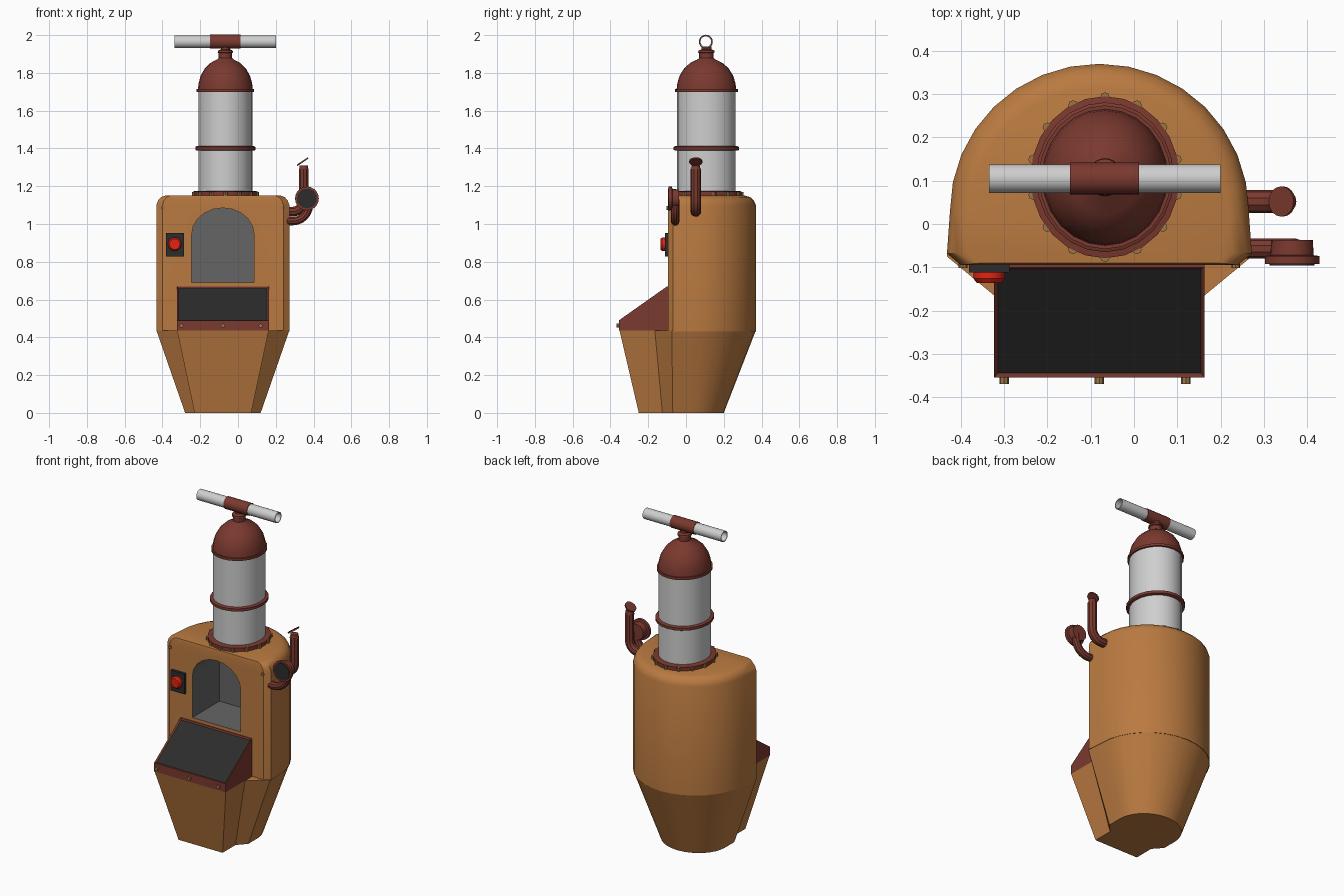
import bpy, bmesh
from math import sin, cos, pi, radians
from mathutils import Vector, Matrix

cube = bpy.data.objects.get("Cube")
if cube:
    bpy.data.objects.remove(cube, do_unlink=True)


def material(name, rgb):
    m = bpy.data.materials.new(name)
    m.use_nodes = True
    m.diffuse_color = (*rgb, 1)
    m.node_tree.nodes["Principled BSDF"].inputs["Base Color"].default_value = (*rgb, 1)
    return m


ORANGE = material("orange_paint", (0.49, 0.195, 0.052))
MAROON = material("maroon_metal", (0.195, 0.041, 0.028))
GLASS = material("pale_grey", (0.62, 0.62, 0.62))
GREY = material("recess_grey", (0.13, 0.13, 0.13))
DARK = material("dark_panel", (0.025, 0.025, 0.025))
RED = material("red_button", (0.75, 0.018, 0.006))
GOLD = material("brass_bolt", (0.32, 0.18, 0.06))


def finish(name, bm, *mats):
    bmesh.ops.recalc_face_normals(bm, faces=bm.faces)
    me = bpy.data.meshes.new(name)
    bm.to_mesh(me)
    bm.free()
    ob = bpy.data.objects.new(name, me)
    bpy.context.collection.objects.link(ob)
    for m in mats:
        me.materials.append(m)
    smooth(me)
    return ob


def smooth(me):
    me.shade_smooth()
    me.set_sharp_from_angle(angle=radians(35))


def loft(name, rings, mat, closed=False, matrix=Matrix()):
    """Skin equal-length rings; cap the ends, or join last to first."""
    bm = bmesh.new()
    rows = [[bm.verts.new(matrix @ Vector(p)) for p in ring] for ring in rings]
    pairs = list(zip(rows, rows[1:])) + ([(rows[-1], rows[0])] if closed else [])
    n = len(rows[0])
    for a, b in pairs:
        for i in range(n):
            j = (i + 1) % n
            bm.faces.new((a[i], a[j], b[j], b[i]))
    if not closed:
        bm.faces.new(rows[0])
        bm.faces.new(rows[-1])
    return finish(name, bm, mat)


def lathe(name, profile, loc, mat, axis="Z", seg=16, sx=1.0, closed=False, tilt=0):
    turn = {"Z": Matrix(), "X": Matrix.Rotation(pi / 2, 4, "Y"),
            "Y": Matrix.Rotation(pi / 2, 4, "X")}[axis]
    mw = Matrix.Translation(loc) @ Matrix.Rotation(tilt, 4, "Y") @ turn
    rings = [[(sx * r * cos(2 * pi * i / seg), r * sin(2 * pi * i / seg), z)
              for i in range(seg)] for r, z in profile]
    return loft(name, rings, mat, closed, mw)


def disc(name, loc, r, depth, mat, axis="Y", seg=16, **kw):
    return lathe(name, [(r, -depth / 2), (r, depth / 2)], loc, mat, axis, seg, **kw)


def pipe(name, points, r):
    cu = bpy.data.curves.new(name, "CURVE")
    cu.dimensions = "3D"
    cu.bevel_depth, cu.bevel_resolution = r, 3
    cu.use_fill_caps = True
    sp = cu.splines.new("POLY")
    sp.points.add(len(points) - 1)
    for p, co in zip(sp.points, points):
        p.co = (*co, 1)
    tmp = bpy.data.objects.new(name, cu)
    bpy.context.collection.objects.link(tmp)
    bpy.context.view_layer.update()
    me = bpy.data.meshes.new_from_object(tmp.evaluated_get(bpy.context.evaluated_depsgraph_get()))
    bpy.data.objects.remove(tmp, do_unlink=True)
    ob = bpy.data.objects.new(name, me)
    bpy.context.collection.objects.link(ob)
    me.materials.clear()
    me.materials.append(MAROON)
    smooth(me)


# Body sections: flat front corners mirrored about CX, rounded back
CX = -0.08


def outline(z, front, cy, rx, ry, k=1.0):
    arc = [(rx * cos(pi * i / 16), cy + ry * sin(pi * i / 16)) for i in range(17)]
    pts = front + arc + [(-x, y) for x, y in reversed(front)]
    return [(CX + k * x, -0.06 + k * (y + 0.06), z) for x, y in pts]


upper_front = [(0.32, -0.095), (0.352, -0.068)]
levels = [(0.43, 1), (1.1, 1), (1.125, 0.975), (1.142, 0.93), (1.15, 0.87)]
body = loft("upper_body",
            [outline(z, upper_front, 0.03, 0.345, 0.34, k) for z, k in levels], ORANGE)
loft("lower_body",
     [outline(0, [(0.15, -0.25), (0.15, -0.125), (0.2, -0.07)], 0.02, 0.2, 0.18),
      outline(0.437, [(0.243, -0.352), (0.243, -0.165), (0.352, -0.075)], 0.03, 0.345, 0.34)],
     ORANGE)

# Arched recess cut into the front
arch = [(CX - 0.165, 0.69), (CX + 0.165, 0.69)]
arch += [(CX + 0.165 * cos(pi * i / 10), 0.945 + 0.14 * sin(pi * i / 10)) for i in range(11)]
cutter = loft("recess_cutter", [[(x, y, z) for x, z in arch] for y in (-0.2, 0.17)], GREY)
cutter.hide_render = True
mod = body.modifiers.new("recess", "BOOLEAN")
mod.operation, mod.solver, mod.object = "DIFFERENCE", "EXACT", cutter
bpy.context.view_layer.update()
cut = bpy.data.meshes.new_from_object(body.evaluated_get(bpy.context.evaluated_depsgraph_get()))
body.modifiers.clear()
body.data = cut
bpy.data.objects.remove(cutter, do_unlink=True)
cut.materials.clear()
cut.materials.append(ORANGE)
cut.materials.append(GREY)
for f in cut.polygons:
    c = f.center
    inside = abs(c.x - CX) < 0.17 and -0.09 < c.y < 0.18 and 0.68 < c.z < 1.09
    f.material_index = 1 if inside else 0
smooth(cut)

# Sloped control tray with a framed dark panel
bm = bmesh.new()
side = [(-0.355, 0.437), (-0.355, 0.49), (-0.1, 0.67), (-0.09, 0.67), (-0.09, 0.437)]
ends = [[bm.verts.new((CX + s * 0.243, y, z)) for y, z in side] for s in (-1, 1)]
for e in ends:
    bm.faces.new(e)
for i in range(5):
    j = (i + 1) % 5
    bm.faces.new((ends[0][i], ends[0][j], ends[1][j], ends[1][i]))
bmesh.ops.recalc_face_normals(bm, faces=bm.faces)
bm.normal_update()
slope = [f for f in bm.faces if f.normal.y < -0.3 and f.normal.z > 0.3]
bmesh.ops.inset_region(bm, faces=slope, thickness=0.012, depth=-0.006)
for f in slope:
    f.material_index = 1
finish("control_tray", bm, MAROON, DARK)

# Brass bolts on the tray and the body front
for x in (-0.3, CX, 0.12):
    disc("tray_bolt", (x, -0.36, 0.462), 0.011, 0.018, GOLD, seg=8)
for x in (-0.395, 0.235):
    disc("body_bolt", (x, -0.096, 1.085), 0.01, 0.012, GOLD, seg=8)

# Push button on a square plate
loft("button_plate", [[(x, y, z) for x, z in ((-0.381, 0.828), (-0.287, 0.828),
     (-0.287, 0.953), (-0.381, 0.953))] for y in (-0.112, -0.09)], DARK)
lathe("push_button", [(0.036, 0), (0.036, 0.016), (0.028, 0.026)],
      (-0.335, -0.11, 0.893), RED, "Y")

# Tower: flange, tank, bands and dome
TX, TY, SX = -0.067, 0.108, 0.92


def tower(name, profile, mat, seg=24):
    lathe(name, profile, (TX, TY, 0), mat, seg=seg, sx=SX)


tower("tank", [(0.155, 1.14), (0.155, 1.71)], GLASS)
tower("base_flange", [(0.187, 1.145), (0.187, 1.172), (0.165, 1.176)], MAROON)
tower("middle_band", [(0.165, 1.388), (0.173, 1.392), (0.173, 1.408), (0.165, 1.412)], MAROON)
tower("top_band", [(0.166, 1.7), (0.166, 1.715)], MAROON)
dome = [(0.158, 1.71), (0.154, 1.745), (0.142, 1.785), (0.117, 1.825), (0.085, 1.853),
        (0.046, 1.872), (0.038, 1.88), (0.038, 1.905), (0.044, 1.908), (0.042, 1.918),
        (0.026, 1.925), (0.026, 1.94)]
tower("dome", dome, MAROON)
for i in range(14):
    a = 2 * pi * (i + 0.5) / 14
    bolt = (TX + SX * 0.185 * cos(a), TY + 0.185 * sin(a), 1.16)
    disc("flange_bolt", bolt, 0.011, 0.02, GOLD, "Z", 8)


# Hollow crossbar with its sleeve
def tube(name, x0, x1, r, mat):
    wall = [(r, x0), (r, x1), (r - 0.005, x1), (r - 0.005, x0)]
    lathe(name, wall, (0, 0.105, 1.965), mat, "X", 20, closed=True)


tube("crossbar", -0.335, 0.2, 0.033, GLASS)
tube("crossbar_sleeve", -0.148, 0.012, 0.037, MAROON)


# Side pipes bending upwards out of the body
def elbow(y, z, bend_x, r, top):
    pts = [(0.2, y, z)]
    for i in range(7):
        a = pi / 2 * i / 6
        pts.append((bend_x - r + r * sin(a), y, z + r - r * cos(a)))
    return pts + [(bend_x, y, top)]


pipe("exhaust_pipe", elbow(0.052, 1.065, 0.348, 0.06, 1.29), 0.027)
lathe("exhaust_mouth", [(0.027, 0), (0.022, 0.015), (0.022, 0.025)], (0.348, 0.052, 1.285), MAROON)
disc("exhaust_lid", (0.342, 0.052, 1.33), 0.035, 0.008, MAROON, "Z", tilt=-0.6)

pipe("horn_pipe", elbow(-0.057, 1.015, 0.375, 0.085, 1.13), 0.023)
lathe("horn_bell", [(0.048, 0), (0.05, 0.035), (0.063, 0.037), (0.063, 0.055)],
      (0.365, -0.037, 1.135), MAROON, "Y", 20)
disc("horn_face", (0.365, -0.093, 1.135), 0.052, 0.006, DARK, "Y", 20)
